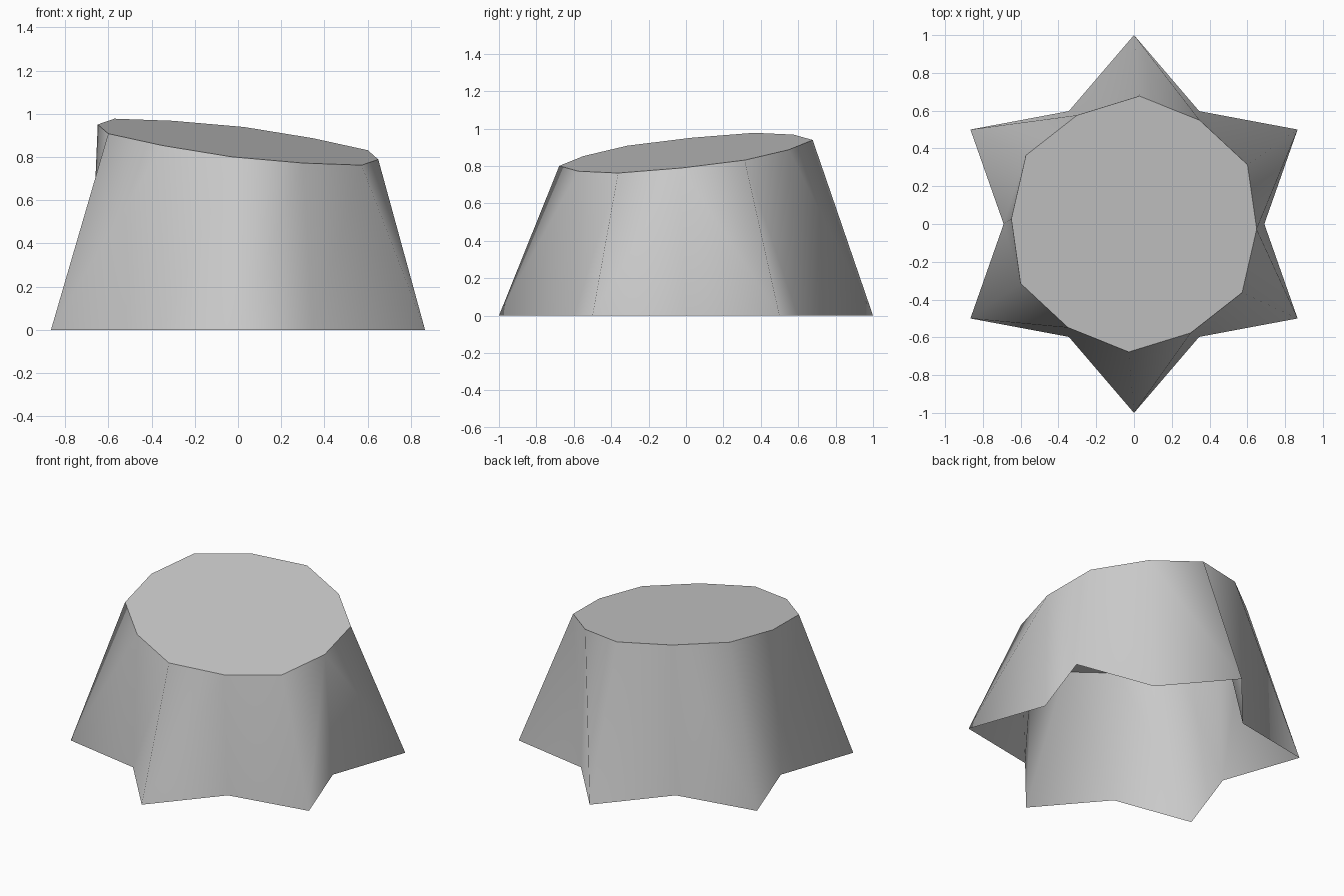
import bpy
import bmesh
from math import radians, sin, cos

old = bpy.data.objects.get("Cube")
if old:
    bpy.data.objects.remove(old, do_unlink=True)

SIDES = 12

grey = bpy.data.materials.new("plain_grey")
grey.use_nodes = True
grey.diffuse_color = (0.6, 0.6, 0.6, 1)
grey.node_tree.nodes["Principled BSDF"].inputs["Base Color"].default_value = (0.6, 0.6, 0.6, 1)


def ring(bm, outer, inner, turn, height):
    """Ring alternating between two radii, starting with a tip at +y."""
    verts = []
    for i in range(SIDES):
        a = radians(90 + turn) + radians(360 / SIDES) * i
        r = inner if i % 2 else outer
        x, y = r * cos(a), r * sin(a)
        verts.append(bm.verts.new((x, y, height(x, y))))
    return verts


bm = bmesh.new()
# Star-shaped open foot and slightly turned, tilted top rim
foot = ring(bm, 1.0, 0.69, 0, lambda x, y: 0)
rim = ring(bm, 0.678, 0.65, -2.4, lambda x, y: 0.87 - 0.12 * x + 0.107 * y)

# Skirt: panel folds run one way on the front half, mirrored on the back half
for i in range(SIDES):
    j = (i + 1) % SIDES
    if 3 <= i <= 8:
        panel = [(foot[i], foot[j], rim[j]), (foot[i], rim[j], rim[i])]
    else:
        panel = [(foot[i], foot[j], rim[i]), (foot[j], rim[j], rim[i])]
    for corners in panel:
        bm.faces.new(corners).smooth = True

# Flat sloping cap with a crisp edge
cap = bm.faces.new(rim)
for edge in cap.edges:
    edge.smooth = False

mesh = bpy.data.meshes.new("star_skirt")
bm.to_mesh(mesh)
bm.free()
mesh.materials.append(grey)
skirt = bpy.data.objects.new("star_skirt", mesh)
bpy.context.collection.objects.link(skirt)
